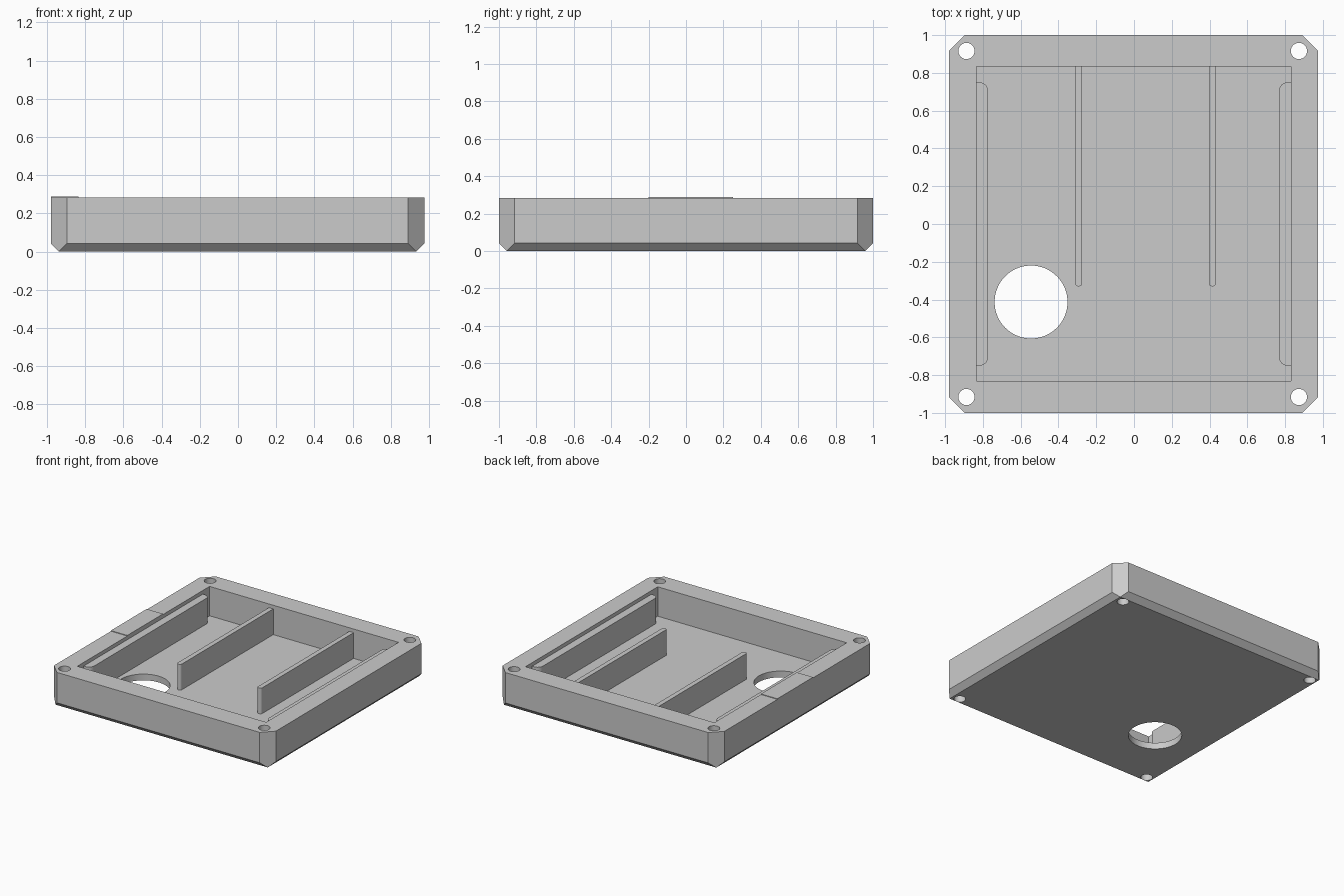
import bpy, bmesh
from math import sin, cos, pi, radians

if "Cube" in bpy.data.objects:
    bpy.data.objects.remove(bpy.data.objects["Cube"], do_unlink=True)

grey = bpy.data.materials.new("plain grey")
grey.use_nodes = True
COLOUR = (0.6, 0.6, 0.6, 1)
grey.diffuse_color = COLOUR
grey.node_tree.nodes["Principled BSDF"].inputs["Base Color"].default_value = COLOUR

X0, X1, Y0, Y1 = -0.98, 0.975, -1.0, 1.0      # outer edges
IX0, IX1, IY0, IY1 = -0.835, 0.83, -0.83, 0.835  # inner edges
TOP, FLOOR, RIB_TOP = 0.284, 0.05, 0.255


def finish(name, bm):
    bmesh.ops.recalc_face_normals(bm, faces=bm.faces)
    mesh = bpy.data.meshes.new(name)
    bm.to_mesh(mesh)
    bm.free()
    mesh.materials.append(grey)
    obj = bpy.data.objects.new(name, mesh)
    bpy.context.collection.objects.link(obj)
    return obj


def prism(name, outline, z0, z1):
    bm = bmesh.new()
    face = bm.faces.new([bm.verts.new((x, y, z0)) for x, y in outline])
    up = bmesh.ops.extrude_face_region(bm, geom=[face])["geom"]
    verts = [v for v in up if isinstance(v, bmesh.types.BMVert)]
    bmesh.ops.translate(bm, verts=verts, vec=(0, 0, z1 - z0))
    return finish(name, bm)


def arc(cx, cy, r, a0, a1, n):
    angles = [radians(a0 + (a1 - a0) * i / n) for i in range(n + 1)]
    return [(cx + r * cos(a), cy + r * sin(a)) for a in angles]


def rect(x0, x1, y0, y1):
    return [(x0, y0), (x1, y0), (x1, y1), (x0, y1)]


def cut(target, cutter):
    cutter.hide_render = True
    mod = target.modifiers.new("cut", 'BOOLEAN')
    mod.operation, mod.solver, mod.object = 'DIFFERENCE', 'EXACT', cutter
    bpy.context.view_layer.objects.active = target
    bpy.ops.object.modifier_apply(modifier=mod.name)
    bpy.data.objects.remove(cutter, do_unlink=True)


# Outer block: clipped corners, with a bevel around the bottom
CLIP, BEVEL = 0.084, 0.042
bm = bmesh.new()
for x, sx in ((X0, 1), (X1, -1)):
    for y, sy in ((Y0, 1), (Y1, -1)):
        for z in (BEVEL, TOP):
            bm.verts.new((x + sx * CLIP, y, z))
            bm.verts.new((x, y + sy * CLIP, z))
        bm.verts.new((x + sx * BEVEL, y + sy * BEVEL, 0))
bmesh.ops.convex_hull(bm, input=bm.verts)
bmesh.ops.dissolve_limit(bm, angle_limit=0.02, verts=bm.verts, edges=bm.edges)
tray = finish("tray", bm)

# Hollow, corner screw holes and the round floor opening
cut(tray, prism("pocket_cutter", rect(IX0, IX1, IY0, IY1), FLOOR, 0.5))
for x in (-0.887, 0.873):
    for y in (-0.916, 0.916):
        cut(tray, prism("screw_cutter", arc(x, y, 0.043, 0, 348.75, 31), -0.1, 0.5))
cut(tray, prism("opening_cutter", arc(-0.545, -0.413, 0.193, 0, 354.375, 63), -0.1, 0.2))

# Two dividers joined to the back wall, with rounded free ends
parts = [tray]
R = 0.017
for side, x0, x1 in (("right", -0.312, -0.274), ("left", 0.396, 0.434)):
    outline = (arc(x0 + R, -0.33 + R, R, 180, 270, 6) + arc(x1 - R, -0.33 + R, R, 270, 360, 6)
               + [(x1, IY1), (x0, IY1)])
    parts.append(prism(side + "_divider", outline, FLOOR, RIB_TOP))

# Ledges along the side walls, rounded on the inner corners
W, R, L = 0.062, 0.045, 0.75
for side, wall, s in (("right", IX0, 1), ("left", IX1, -1)):
    profile = [(0, -L)] + arc(W - R, -L + R, R, 270, 360, 8) + arc(W - R, L - R, R, 0, 90, 8) + [(0, L)]
    outline = [(wall + s * x, y) for x, y in profile]
    parts.append(prism(side + "_ledge", outline, FLOOR, RIB_TOP))

# Thin raised pad on the right rim
parts.append(prism("rim_pad", rect(X0, IX0, -0.2, 0.25), TOP - 0.002, TOP + 0.005))

bpy.ops.object.select_all(action='DESELECT')
for part in parts:
    part.select_set(True)
bpy.context.view_layer.objects.active = tray
bpy.ops.object.shade_smooth_by_angle(angle=radians(30))
